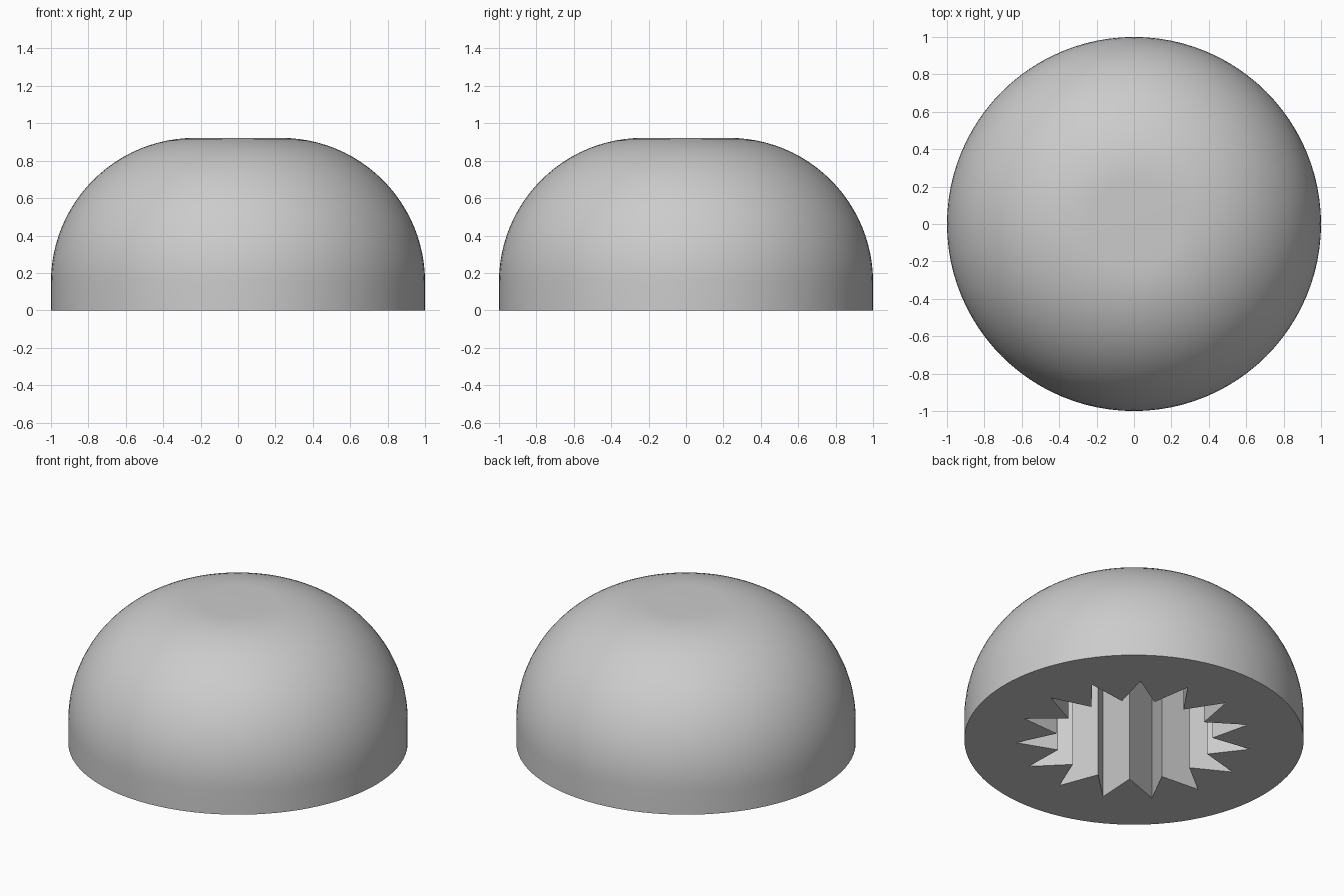
import bpy
import bmesh
from math import sin, cos, pi, radians

if "Cube" in bpy.data.objects:
    bpy.data.objects.remove(bpy.data.objects["Cube"])

HEIGHT, FILLET = 0.922, 0.77
TEETH, TIP_R, ROOT_R, DEPTH = 15, 0.694, 0.462, 0.725
SOCKET_TURN = radians(5.2)

grey = bpy.data.materials.new("plain grey")
grey.use_nodes = True
grey.diffuse_color = (0.6, 0.6, 0.6, 1)
grey.node_tree.nodes["Principled BSDF"].inputs["Base Color"].default_value = (0.6, 0.6, 0.6, 1)


def make_object(name, bm):
    bmesh.ops.recalc_face_normals(bm, faces=bm.faces)
    mesh = bpy.data.meshes.new(name)
    bm.to_mesh(mesh)
    bm.free()
    obj = bpy.data.objects.new(name, mesh)
    bpy.context.collection.objects.link(obj)
    mesh.materials.append(grey)
    return obj


# Domed knob body: straight skirt, rounded shoulder, flat top
def knob_body(segments=96, arc_steps=24):
    bm = bmesh.new()
    flat = 1 - FILLET
    profile = [(1, 0)]
    for i in range(arc_steps + 1):
        a = pi / 2 * i / arc_steps
        profile.append((flat + FILLET * cos(a), HEIGHT - FILLET + FILLET * sin(a)))
    rings = [[bm.verts.new((r * cos(2 * pi * s / segments), r * sin(2 * pi * s / segments), z))
              for s in range(segments)] for r, z in profile]
    for low, high in zip(rings, rings[1:]):
        for s in range(segments):
            t = (s + 1) % segments
            bm.faces.new((low[s], low[t], high[t], high[s]))
    bm.faces.new(rings[0])
    bm.faces.new(rings[-1])
    return make_object("knob_body", bm)


# Star-shaped prism for the splined socket
def socket_cutter():
    bm = bmesh.new()
    star = []
    for i in range(2 * TEETH):
        r = ROOT_R if i % 2 else TIP_R
        a = pi * i / TEETH + SOCKET_TURN
        star.append(bm.verts.new((r * cos(a), r * sin(a), -0.1)))
    base = bm.faces.new(star)
    top = bmesh.ops.extrude_face_region(bm, geom=[base])["geom"]
    bmesh.ops.translate(bm, vec=(0, 0, DEPTH + 0.1),
                        verts=[v for v in top if isinstance(v, bmesh.types.BMVert)])
    cutter = make_object("socket_cutter", bm)
    cutter.hide_render = True
    return cutter


body = knob_body()
cutter = socket_cutter()

# Cut the socket into the underside
cut = body.modifiers.new("socket", "BOOLEAN")
cut.operation = "DIFFERENCE"
cut.solver = "EXACT"
cut.object = cutter
bpy.ops.object.select_all(action="DESELECT")
body.select_set(True)
bpy.context.view_layer.objects.active = body
bpy.ops.object.modifier_apply(modifier=cut.name)
bpy.data.objects.remove(cutter)
bpy.ops.object.shade_smooth_by_angle(angle=radians(25))
